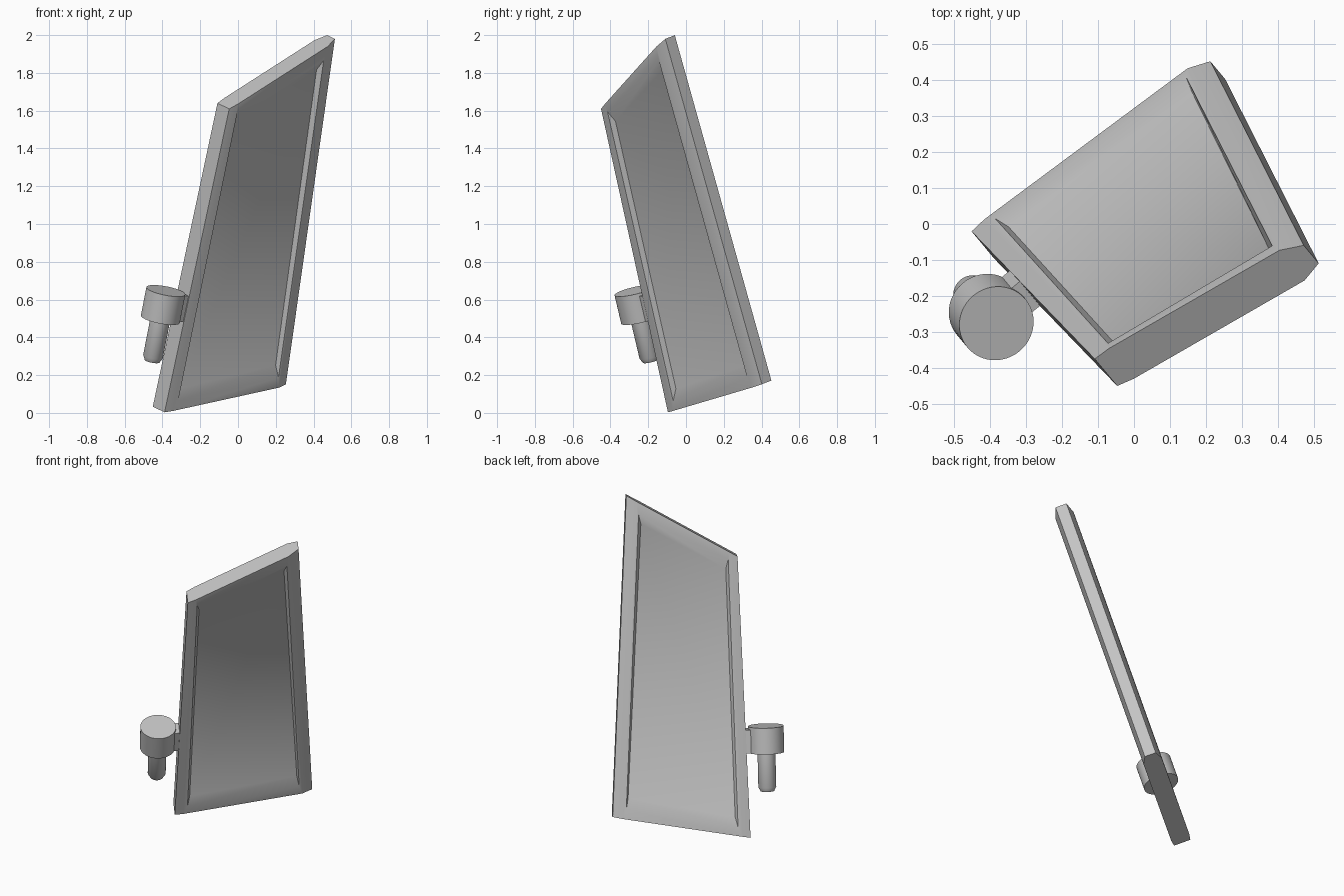
import bpy, bmesh, math
from mathutils import Matrix, Vector

if "Cube" in bpy.data.objects:
    bpy.data.objects.remove(bpy.data.objects["Cube"], do_unlink=True)

grey = bpy.data.materials.new("light_grey")
grey.use_nodes = True
grey.diffuse_color = (0.55, 0.55, 0.55, 1)
grey.node_tree.nodes["Principled BSDF"].inputs["Base Color"].default_value = (0.55, 0.55, 0.55, 1)

# The parts are built upright (x across, y through, z up) and share one tilted pose
pose = (Matrix.Translation((-0.42, -0.058, 0.018))
        @ Matrix.Rotation(math.radians(39.7), 4, "Z")
        @ Matrix.Rotation(math.radians(17), 4, "X"))


def finish(name, bm):
    bmesh.ops.recalc_face_normals(bm, faces=bm.faces)
    mesh = bpy.data.meshes.new(name)
    bm.to_mesh(mesh)
    bm.free()
    obj = bpy.data.objects.new(name, mesh)
    bpy.context.collection.objects.link(obj)
    obj.matrix_world = pose
    mesh.materials.append(grey)
    bpy.ops.object.select_all(action="DESELECT")
    obj.select_set(True)
    bpy.context.view_layer.objects.active = obj
    bpy.ops.object.shade_smooth_by_angle(angle=math.radians(35))
    return obj


# Corners run bottom left, bottom right, top right, top left
corners = [Vector(p) for p in ((0, 0), (0.812, 0.15), (0.685, 2.062), (0.037, 1.68))]
recess = [Vector(p) for p in ((0.073, 0.095), (0.732, 0.225), (0.617, 1.92), (0.093, 1.635))]
LEFT, RIGHT, MAIN, DEPTH = 0.051, 0.034, 0.057, 0.026


def panel():
    bm = bmesh.new()
    rims = []
    for side in (-1, 1):
        def ring(points, halves):
            return [bm.verts.new((p.x, side * h, p.y)) for p, h in zip(points, halves)]

        bl, br, tr, tl = corners
        edge = ring(corners, (LEFT, RIGHT, RIGHT, LEFT))
        # Full thickness begins a little way in from the thinner side edges
        body = ring((bl.lerp(br, 0.06), br.lerp(bl, 0.075), tr.lerp(tl, 0.093), tl.lerp(tr, 0.075)),
                    (MAIN,) * 4)
        # Steep recess walls at the sides, gentle ramps at the ends
        rise = (-1, -1, 1, 1)
        inward = (1, -1, -1, 1)
        lip = ring([p + Vector((0, 0.03 * r)) for p, r in zip(recess, rise)], (MAIN,) * 4)
        floor = ring([p + Vector((0.014 * i, -0.03 * r)) for p, r, i in zip(recess, rise, inward)],
                     (MAIN - DEPTH,) * 4)
        bm.faces.new((edge[0], body[0], body[3], edge[3]))
        bm.faces.new((body[1], edge[1], edge[2], body[2]))
        for outer, inner in ((body, lip), (lip, floor)):
            for k in range(4):
                j = (k + 1) % 4
                bm.faces.new((outer[k], outer[j], inner[j], inner[k]))
        bm.faces.new(floor)
        rims.append([edge[0], body[0], body[1], edge[1], edge[2], body[2], body[3], edge[3]])
    front, back = rims
    # Bottom, top and side edge faces
    bm.faces.new(front[:4] + back[3::-1])
    bm.faces.new(front[4:] + back[:3:-1])
    for a, b in ((3, 4), (7, 0)):
        bm.faces.new((front[a], front[b], back[b], back[a]))
    return finish("panel", bm)


def turned(name, profile, x, segments=48):
    """Solid of revolution about a vertical axis from (radius, height) pairs."""
    bm = bmesh.new()
    rings = [[bm.verts.new((x + r * math.cos(math.tau * k / segments),
                            r * math.sin(math.tau * k / segments), z))
              for k in range(segments)] for r, z in profile]
    for low, high in zip(rings, rings[1:]):
        for k in range(segments):
            j = (k + 1) % segments
            bm.faces.new((low[k], low[j], high[j], high[k]))
    bm.faces.new(rings[0])
    bm.faces.new(rings[-1])
    return finish(name, bm)


panel()

# Hinge: a wide barrel over a chamfered pin
turned("hinge_barrel", ((0.105, 0.5), (0.105, 0.657)), -0.11)
turned("hinge_pin", ((0.04, 0.268), (0.053, 0.293), (0.053, 0.52)), -0.11)

# Neck joining the barrel to the panel edge
bm = bmesh.new()
bmesh.ops.create_cube(bm, size=1, matrix=Matrix.Translation((-0.015, 0, 0.572))
                      @ Matrix.Diagonal((0.1, 0.092, 0.14, 1)))
finish("hinge_neck", bm)
